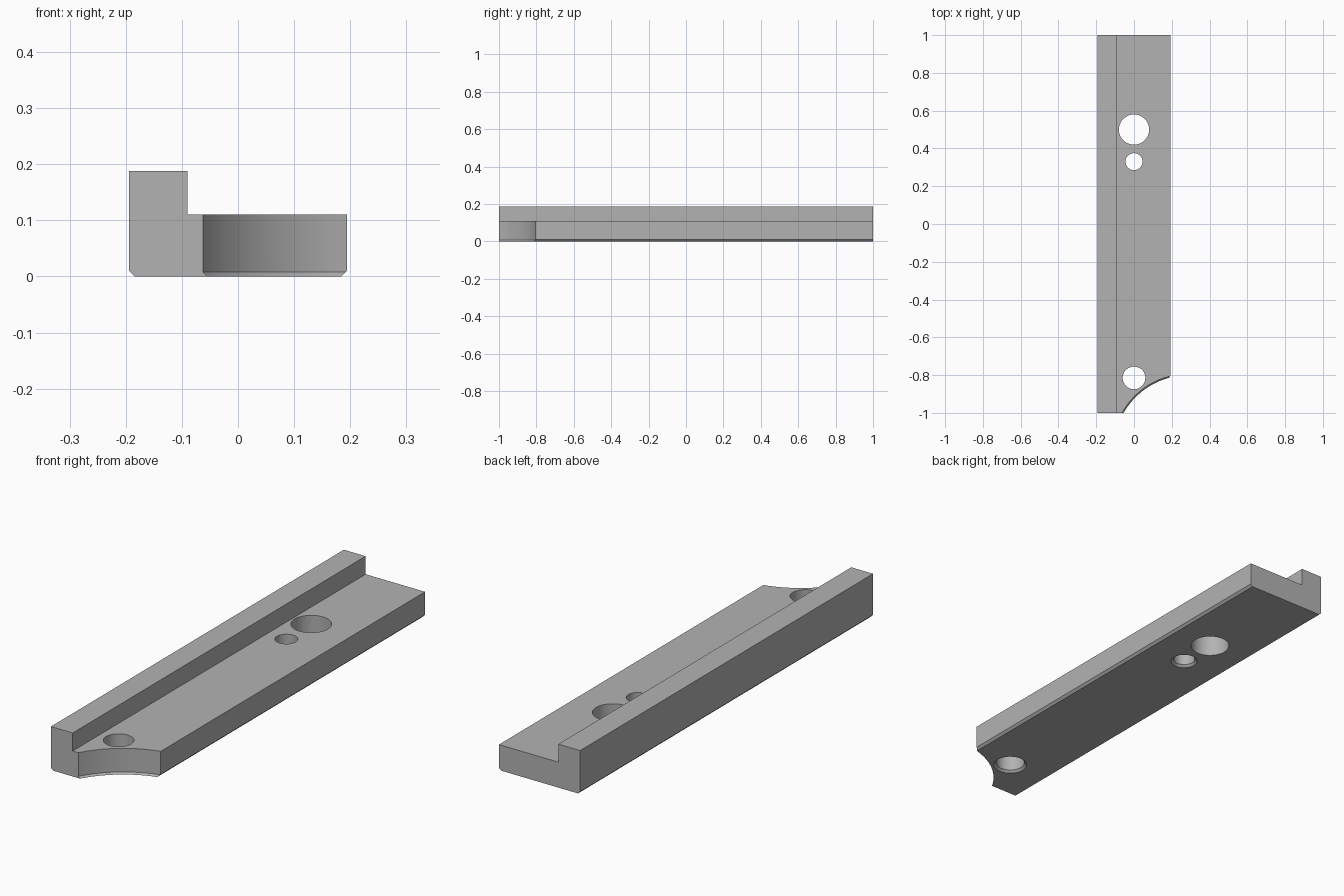
import bpy, bmesh, math

cube = bpy.data.objects.get("Cube")
if cube:
    bpy.data.objects.remove(cube)

grey = bpy.data.materials.new("plain grey")
grey.use_nodes = True
COLOUR = (0.45, 0.45, 0.45, 1)
grey.diffuse_color = COLOUR
grey.node_tree.nodes["Principled BSDF"].inputs["Base Color"].default_value = COLOUR


def make_object(name, bm):
    bmesh.ops.recalc_face_normals(bm, faces=bm.faces)
    mesh = bpy.data.meshes.new(name)
    bm.to_mesh(mesh)
    bm.free()
    mesh.materials.append(grey)
    obj = bpy.data.objects.new(name, mesh)
    bpy.context.collection.objects.link(obj)
    return obj


def round_cutter(name, x, y, rings, sides):
    """Stack of (radius, height) rings capped at both ends."""
    bm = bmesh.new()
    loops = []
    for r, z in rings:
        loops.append([bm.verts.new((x + r * math.cos(math.tau * i / sides),
                                    y + r * math.sin(math.tau * i / sides), z))
                      for i in range(sides)])
    for low, high in zip(loops, loops[1:]):
        for i in range(sides):
            j = (i + 1) % sides
            bm.faces.new((low[i], low[j], high[j], high[i]))
    bm.faces.new(loops[0])
    bm.faces.new(loops[-1])
    obj = make_object(name, bm)
    obj.hide_render = True
    return obj


# Stepped rail with chamfered lower edges, extruded along its length
LEFT, RIGHT, STEP = -0.194, 0.194, -0.09
SHELF, TOP, CH = 0.11, 0.188, 0.01
profile = [(LEFT + CH, 0), (RIGHT - CH, 0), (RIGHT, CH), (RIGHT, SHELF),
           (STEP, SHELF), (STEP, TOP), (LEFT, TOP), (LEFT, CH)]
bm = bmesh.new()
face = bm.faces.new([bm.verts.new((x, -1, z)) for x, z in profile])
ext = bmesh.ops.extrude_face_region(bm, geom=[face])
bmesh.ops.translate(bm, vec=(0, 2, 0),
                    verts=[v for v in ext["geom"] if isinstance(v, bmesh.types.BMVert)])
rail = make_object("stepped_rail", bm)

# Through holes, two of them countersunk from below, and the curved corner notch
LOW, HIGH = -0.05, 0.3


def countersunk(r):
    return [(r + CH, LOW), (r + CH, 0), (r, CH), (r, HIGH)]


cutters = [
    round_cutter("large_hole_cutter", 0, 0.5, [(0.08, LOW), (0.08, HIGH)], 64),
    round_cutter("small_hole_cutter", 0, 0.33, countersunk(0.045), 64),
    round_cutter("front_hole_cutter", 0, -0.815, countersunk(0.06), 64),
    round_cutter("corner_notch_cutter", 0.287, -1.194,
                 [(0.393, LOW), (0.393, 0), (0.4, 0.008), (0.4, HIGH)], 160),
]
bpy.context.view_layer.objects.active = rail
for cutter in cutters:
    mod = rail.modifiers.new(cutter.name, "BOOLEAN")
    mod.operation = "DIFFERENCE"
    mod.solver = "EXACT"
    mod.object = cutter
    bpy.ops.object.modifier_apply(modifier=mod.name)
for cutter in cutters:
    bpy.data.objects.remove(cutter)

# Smooth the curved walls and keep every edge crisp
bpy.ops.object.select_all(action="DESELECT")
rail.select_set(True)
bpy.ops.object.shade_smooth_by_angle(angle=math.radians(25))
